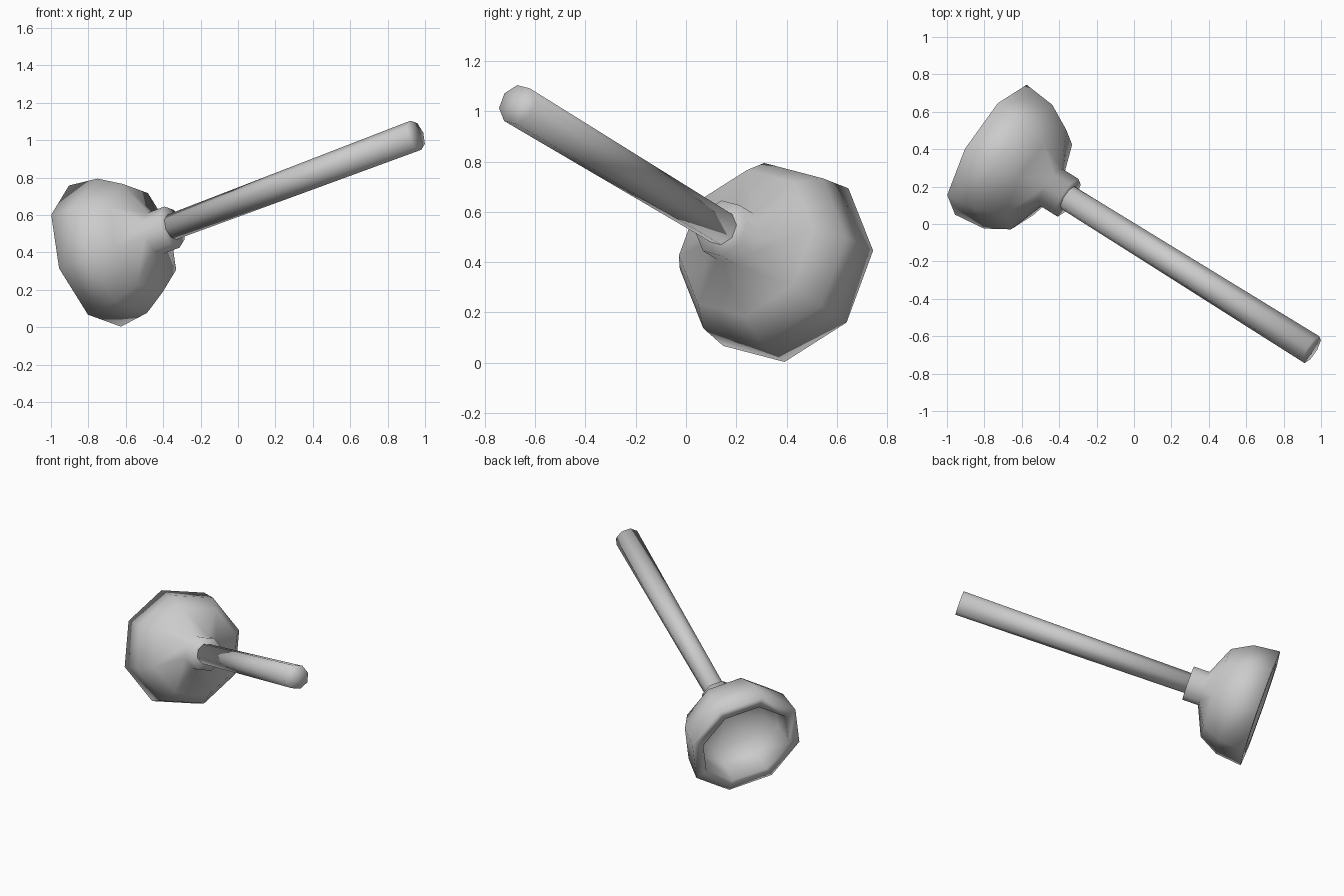
import bpy, bmesh
from math import cos, sin, pi
from mathutils import Vector

cube = bpy.data.objects.get("Cube")
if cube:
    bpy.data.objects.remove(cube, do_unlink=True)

SIDES = 8
RIM = Vector((-0.765, 0.397, 0.38))    # centre of the cup opening
TIP = Vector((0.951, -0.672, 1.026))   # centre of the handle end
LENGTH = (TIP - RIM).length

# Axes of the tilted tool: along the handle and two across it
along = (TIP - RIM).normalized()
side = Vector((0.48, 0.865, 0.165))
side = (side - along * side.dot(along)).normalized()
up = along.cross(side)

grey = bpy.data.materials.new("plain grey")
grey.use_nodes = True
GREY = (0.6, 0.6, 0.6, 1)
grey.diffuse_color = GREY
grey.node_tree.nodes["Principled BSDF"].inputs["Base Color"].default_value = GREY


def turned(name, profile):
    """Turn a (radius, distance along axis) profile; zero radius makes a pole."""
    bm = bmesh.new()
    rings = []
    for radius, dist in profile:
        centre = RIM + along * dist
        angles = [2 * pi * i / SIDES for i in range(SIDES if radius else 1)]
        rings.append([bm.verts.new(centre + radius * (side * cos(a) + up * sin(a)))
                      for a in angles])
    for low, high in zip(rings, rings[1:]):
        for i in range(SIDES):
            j = (i + 1) % SIDES
            corners = [low[i % len(low)], low[j % len(low)],
                       high[j % len(high)], high[i % len(high)]]
            bm.faces.new(list(dict.fromkeys(corners)))
    bmesh.ops.recalc_face_normals(bm, faces=bm.faces)
    mesh = bpy.data.meshes.new(name)
    bm.to_mesh(mesh)
    bm.free()
    mesh.materials.append(grey)
    mesh.shade_smooth()
    obj = bpy.data.objects.new(name, mesh)
    bpy.context.collection.objects.link(obj)
    return obj


# Hollow cup with its collar: outside from the top down, lip, then inside
turned("suction_cup", [
    (0, 0.51), (0.117, 0.51), (0.117, 0.40), (0.309, 0.315), (0.383, 0.18),
    (0.402, 0), (0.32, 0), (0.31, 0.16), (0.25, 0.26), (0.08, 0.34), (0, 0.34),
])

# Slightly tapered handle with a flat end
turned("handle", [(0, 0.45), (0.07, 0.45), (0.083, LENGTH), (0, LENGTH)])
